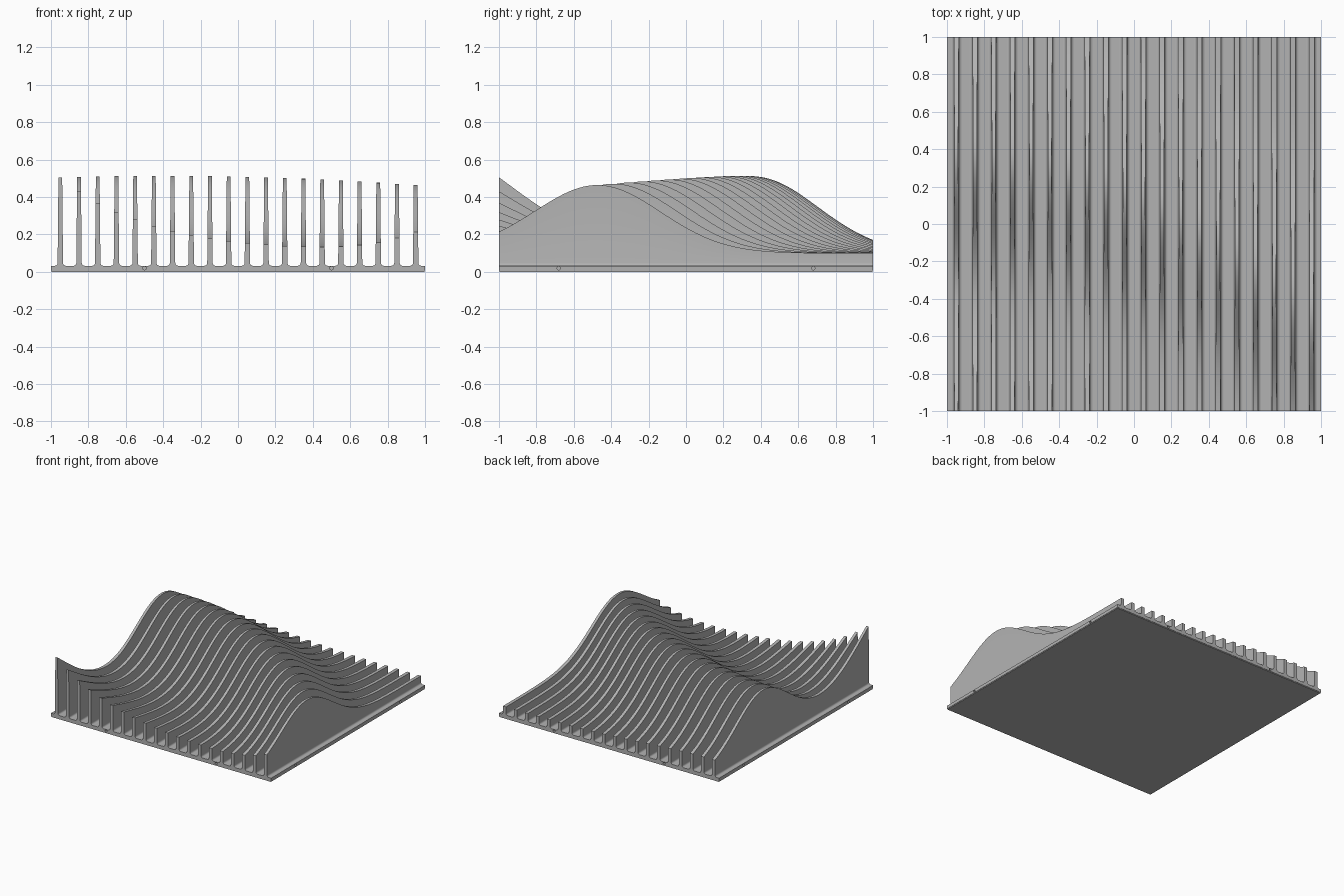
import bpy
import bmesh
import math

cube = bpy.data.objects.get("Cube")
if cube:
    bpy.data.objects.remove(cube, do_unlink=True)

PLATE_TOP = 0.032
SEAM = 0.006
FILLET = 0.015
FINS = 20
STEPS = 80

grey = bpy.data.materials.new("plain_grey")
grey.use_nodes = True
grey.diffuse_color = (0.45, 0.45, 0.45, 1)
grey.node_tree.nodes["Principled BSDF"].inputs["Base Color"].default_value = grey.diffuse_color


def finish(bm, name):
    bmesh.ops.recalc_face_normals(bm, faces=bm.faces)
    mesh = bpy.data.meshes.new(name)
    bm.to_mesh(mesh)
    bm.free()
    mesh.materials.append(grey)
    obj = bpy.data.objects.new(name, mesh)
    bpy.context.collection.objects.link(obj)
    return obj


def box(name, size, low, high):
    bm = bmesh.new()
    bmesh.ops.create_cube(bm, size=1)
    for v in bm.verts:
        v.co.x *= size
        v.co.y *= size
        v.co.z = high if v.co.z > 0 else low
    return finish(bm, name)


def height(x, y):
    """Rolling surface: a curved ridge plus a rise at one front corner."""
    u, v = x + 0.95, y + 1
    crest = 0.37 - 0.233 * u * u
    peak = 0.413 - 0.028 * (x + 0.4) ** 2
    ridge = peak * math.exp(-((y - crest) / 0.337) ** 2 / 2)
    corner = 0.405 * math.exp(-2.05 * u - 1.8 * v - 2.1 * v * v)
    return 0.1 + ridge + corner


def half_width(z):
    return 0.015 - 0.01 * z


def fin_section(x, y):
    """Drafted fin with a rounded foot, from right foot over the top to left foot."""
    half = []
    foot = half_width(PLATE_TOP + FILLET)
    for i in range(5):
        a = math.pi / 2 * i / 4
        half.append((foot + FILLET * (1 - math.sin(a)),
                     PLATE_TOP + FILLET * (1 - math.cos(a))))
    top = height(x, y)
    half.append((half_width(top), top))
    return [(x + w, y, z) for w, z in half] + [(x - w, y, z) for w, z in reversed(half)]


def make_fin(index):
    x = -0.95 + 1.9 * index / (FINS - 1)
    bm = bmesh.new()
    rows = []
    for s in range(STEPS + 1):
        y = -1 + 2 * s / STEPS
        rows.append([bm.verts.new(p) for p in fin_section(x, y)])
    count = len(rows[0])
    for a, b in zip(rows, rows[1:]):
        for i in range(count):
            j = (i + 1) % count
            bm.faces.new((a[i], a[j], b[j], b[i]))
    bm.faces.new(rows[0])
    bm.faces.new(rows[-1])
    return finish(bm, f"fin_{index + 1}")


# Base plate on a thin, slightly inset bottom sheet
plate = box("base_plate", 2, SEAM, PLATE_TOP)
box("bottom_sheet", 1.994, 0, SEAM)

# Small round holes in the plate edges
for axis, spots in (("x", (-0.68, 0.68)), ("y", (-0.5, 0.5))):
    for end in (-1, 1):
        for spot in spots:
            place = (end, spot, 0.019) if axis == "x" else (spot, end, 0.019)
            turn = (0, math.pi / 2, 0) if axis == "x" else (math.pi / 2, 0, 0)
            bpy.ops.mesh.primitive_cylinder_add(
                vertices=16, radius=0.009, depth=0.04, location=place, rotation=turn)
            cutter = bpy.context.object
            cutter.name = "hole_cutter"
            cutter.hide_render = True
            cut = plate.modifiers.new("hole", "BOOLEAN")
            cut.object = cutter
            cut.operation = "DIFFERENCE"
            bpy.context.view_layer.objects.active = plate
            bpy.ops.object.modifier_apply(modifier=cut.name)
            bpy.data.objects.remove(cutter, do_unlink=True)

# Row of wavy fins
fins = [make_fin(i) for i in range(FINS)]
bpy.ops.object.select_all(action="DESELECT")
for fin in fins:
    fin.select_set(True)
bpy.context.view_layer.objects.active = fins[0]
bpy.ops.object.shade_smooth_by_angle(angle=math.radians(35))
